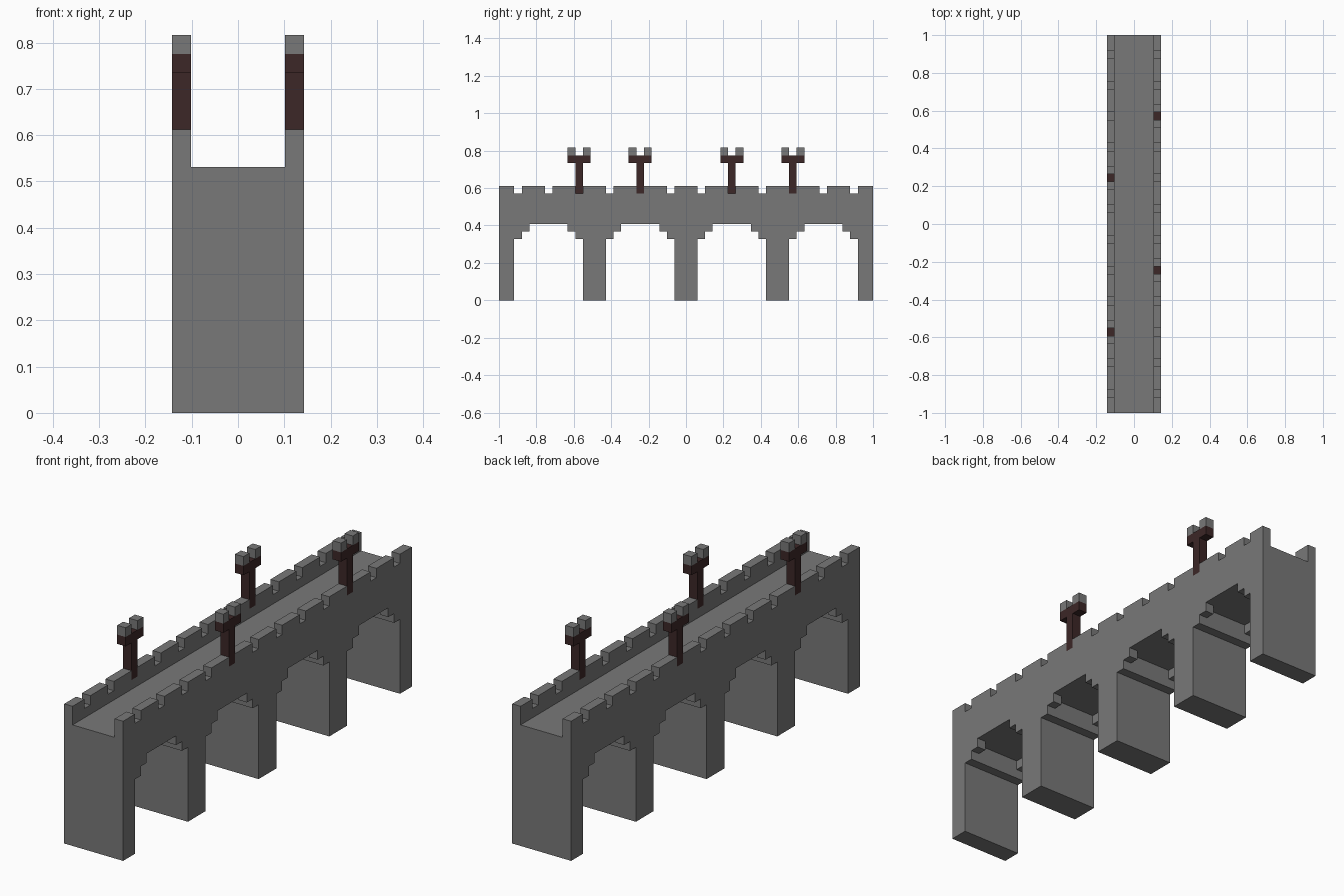
import bpy, bmesh
from mathutils import Vector

if "Cube" in bpy.data.objects:
    bpy.data.objects.remove(bpy.data.objects["Cube"], do_unlink=True)

LENGTH = 49                 # bridge length in blocks
U = 2 / LENGTH              # size of one block
PIERS = [(0, 2), (11, 14), (23, 26), (35, 38), (47, 49)]


def material(name, color):
    m = bpy.data.materials.new(name)
    m.diffuse_color = color
    m.use_nodes = True
    m.node_tree.nodes["Principled BSDF"].inputs["Base Color"].default_value = color
    return m


stone = material("grey stone", (0.19, 0.19, 0.19, 1))
wood = material("dark wood", (0.045, 0.02, 0.02, 1))


def add_object(name, bm, mat):
    bmesh.ops.recalc_face_normals(bm, faces=bm.faces)
    mesh = bpy.data.meshes.new(name)
    bm.to_mesh(mesh)
    bm.free()
    mesh.materials.append(mat)
    obj = bpy.data.objects.new(name, mesh)
    bpy.context.collection.objects.link(obj)
    return obj


def place(x, y, z):
    return Vector((x, y - LENGTH / 2, z)) * U


def extrude_outline(name, outline, x0, x1, mat):
    """Extrude a (y, z) outline sideways from x0 to x1."""
    bm = bmesh.new()
    face = bm.faces.new([bm.verts.new(place(x0, y, z)) for y, z in outline])
    moved = bmesh.ops.extrude_face_region(bm, geom=[face], use_keep_orig=True)
    verts = [v for v in moved["geom"] if isinstance(v, bmesh.types.BMVert)]
    bmesh.ops.translate(bm, verts=verts, vec=((x1 - x0) * U, 0, 0))
    return add_object(name, bm, mat)


def box(name, x0, x1, y0, y1, z0, z1, mat):
    return extrude_outline(name, [(y0, z0), (y1, z0), (y1, z1), (y0, z1)], x0, x1, mat)


def stepped_line(height):
    """Stair line along the bridge from a height for each block column."""
    line = [(0, height(0))]
    for i in range(1, LENGTH):
        if height(i) != height(i - 1):
            line += [(i, height(i - 1)), (i, height(i))]
    return line + [(LENGTH, height(LENGTH - 1))]


def underside(corbels):
    """Column bottoms: piers on the ground, corbel steps, then the arch crown."""
    def height(i):
        gap = min(max(a - i, i - b + 1, 0) for a, b in PIERS)
        return 0 if gap == 0 else corbels.get(gap, 10)
    return height


def battlement(i):
    return 14 if i % 4 == 2 else 15


# Deck and piers
outline = stepped_line(underside({1: 8})) + [(LENGTH, 13), (0, 13)]
extrude_outline("deck_and_piers", outline, -2.5, 2.5, stone)

# Side walls with stepped arches and notched parapets
outline = stepped_line(underside({1: 8, 2: 9})) + stepped_line(battlement)[::-1]
for side, x0, posts in (("right", -3.5, (10, 30)), ("left", 2.5, (18, 38))):
    x1 = x0 + 1
    extrude_outline(side + "_side_wall", outline, x0, x1, stone)

    # Forked posts standing in the parapet notches
    for label, y in zip(("front", "back"), posts):
        name = f"{side}_{label}_"
        box(name + "post", x0, x1, y, y + 1, 14, 18, wood)
        box(name + "crossbar", x0, x1, y - 1, y + 2, 18, 19, wood)
        for end, dy in (("front", -1), ("back", 1)):
            box(name + end + "_cap", x0, x1, y + dy, y + dy + 1, 19, 20, stone)
